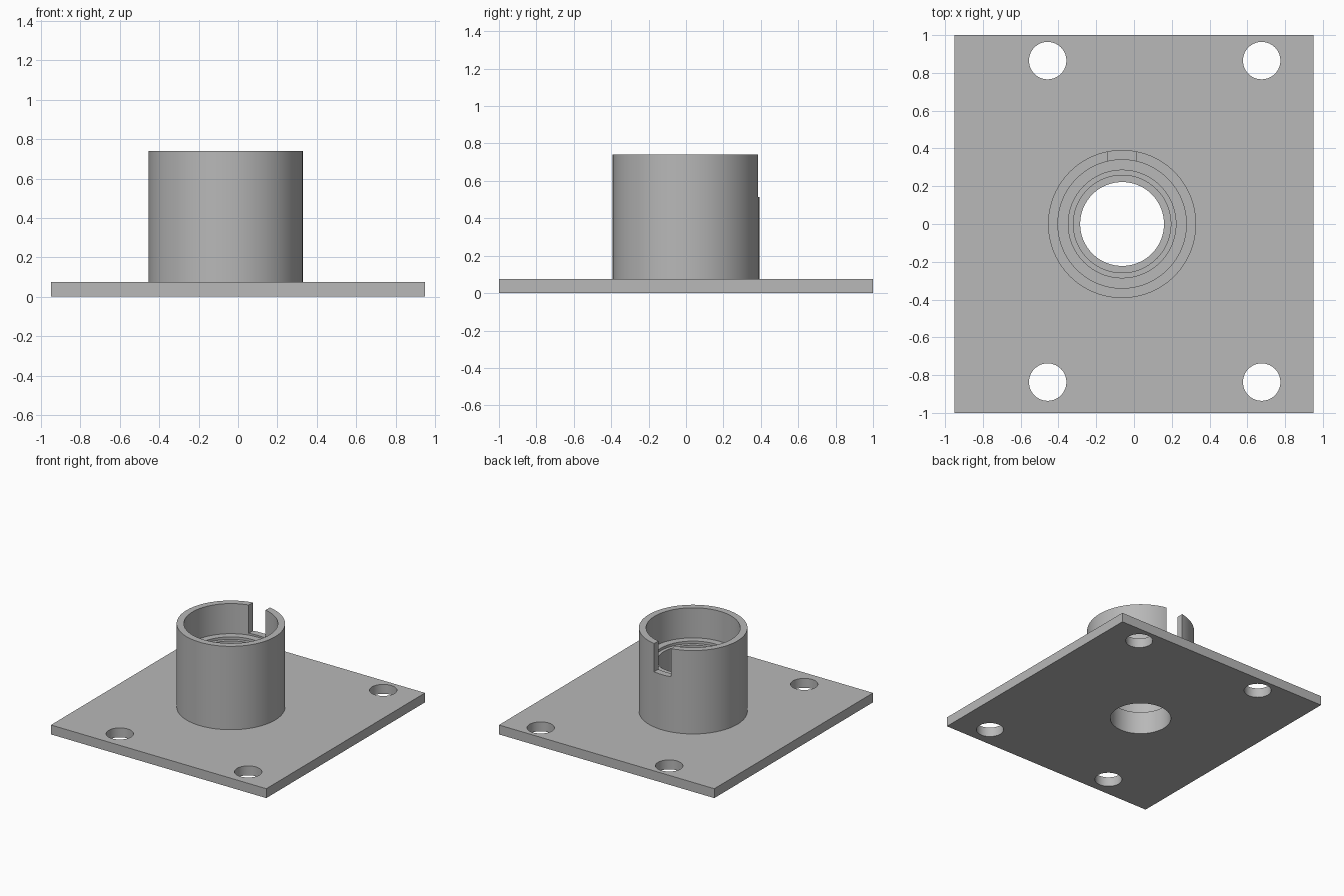
import bpy
import bmesh
import math

if "Cube" in bpy.data.objects:
    bpy.data.objects.remove(bpy.data.objects["Cube"])

SIDES = 96
PLATE_TOP = 0.075
SOCKET_X = -0.063
BORE = 0.222

grey = bpy.data.materials.new("plain_grey")
grey.use_nodes = True
colour = (0.48, 0.48, 0.48, 1)
grey.diffuse_color = colour
grey.node_tree.nodes["Principled BSDF"].inputs["Base Color"].default_value = colour


def box(name, centre, size):
    bpy.ops.mesh.primitive_cube_add(size=1, location=centre)
    obj = bpy.context.object
    obj.name = name
    obj.scale = size
    bpy.ops.object.transform_apply(location=False, rotation=False, scale=True)
    obj.data.materials.append(grey)
    return obj


def cylinder(name, x, y, radius):
    bpy.ops.mesh.primitive_cylinder_add(vertices=SIDES, radius=radius, depth=0.5, location=(x, y, 0))
    bpy.context.object.name = name
    bpy.context.object.data.materials.append(grey)
    return bpy.context.object


def lathe(name, x, profile):
    """Revolve a closed (radius, height) profile about the vertical axis."""
    bm = bmesh.new()
    rings = []
    for i in range(SIDES):
        a = math.tau * i / SIDES
        rings.append([bm.verts.new((r * math.cos(a), r * math.sin(a), z)) for r, z in profile])
    n = len(profile)
    for i in range(SIDES):
        here, after = rings[i], rings[(i + 1) % SIDES]
        for j in range(n):
            k = (j + 1) % n
            bm.faces.new((here[j], after[j], after[k], here[k]))
    bmesh.ops.recalc_face_normals(bm, faces=bm.faces)
    mesh = bpy.data.meshes.new(name)
    bm.to_mesh(mesh)
    bm.free()
    mesh.materials.append(grey)
    obj = bpy.data.objects.new(name, mesh)
    obj.location.x = x
    bpy.context.collection.objects.link(obj)
    return obj


def cut(target, cutter):
    """Subtract the cutter from the target and remove it."""
    mod = target.modifiers.new("cut", "BOOLEAN")
    mod.operation = "DIFFERENCE"
    mod.solver = "EXACT"
    mod.object = cutter
    bpy.context.view_layer.objects.active = target
    bpy.ops.object.modifier_apply(modifier=mod.name)
    bpy.data.objects.remove(cutter)


def smooth(obj):
    bpy.ops.object.select_all(action="DESELECT")
    obj.select_set(True)
    bpy.context.view_layer.objects.active = obj
    bpy.ops.object.shade_smooth_by_angle(angle=math.radians(30))


# Mounting plate with four bolt holes and the central bore
plate = box("base_plate", (0, 0, PLATE_TOP / 2), (1.9, 2, PLATE_TOP))
for x in (-0.457, 0.676):
    for y in (-0.837, 0.865):
        cut(plate, cylinder("bolt_hole", x, y, 0.099))
cut(plate, cylinder("bore_hole", SOCKET_X, 0, BORE))
smooth(plate)

# Round socket with a stepped bore
socket = lathe("round_socket", SOCKET_X, [
    (BORE, PLATE_TOP), (0.392, PLATE_TOP), (0.392, 0.74), (0.34, 0.74),
    (0.34, 0.5), (0.285, 0.5), (0.285, 0.48), (0.258, 0.48),
    (0.258, 0.18), (BORE, 0.18)])

# Key slot through the back of the rim
cut(socket, box("slot_cutter", (SOCKET_X, 0.38, 0.715), (0.15, 0.3, 0.4)))
smooth(socket)
